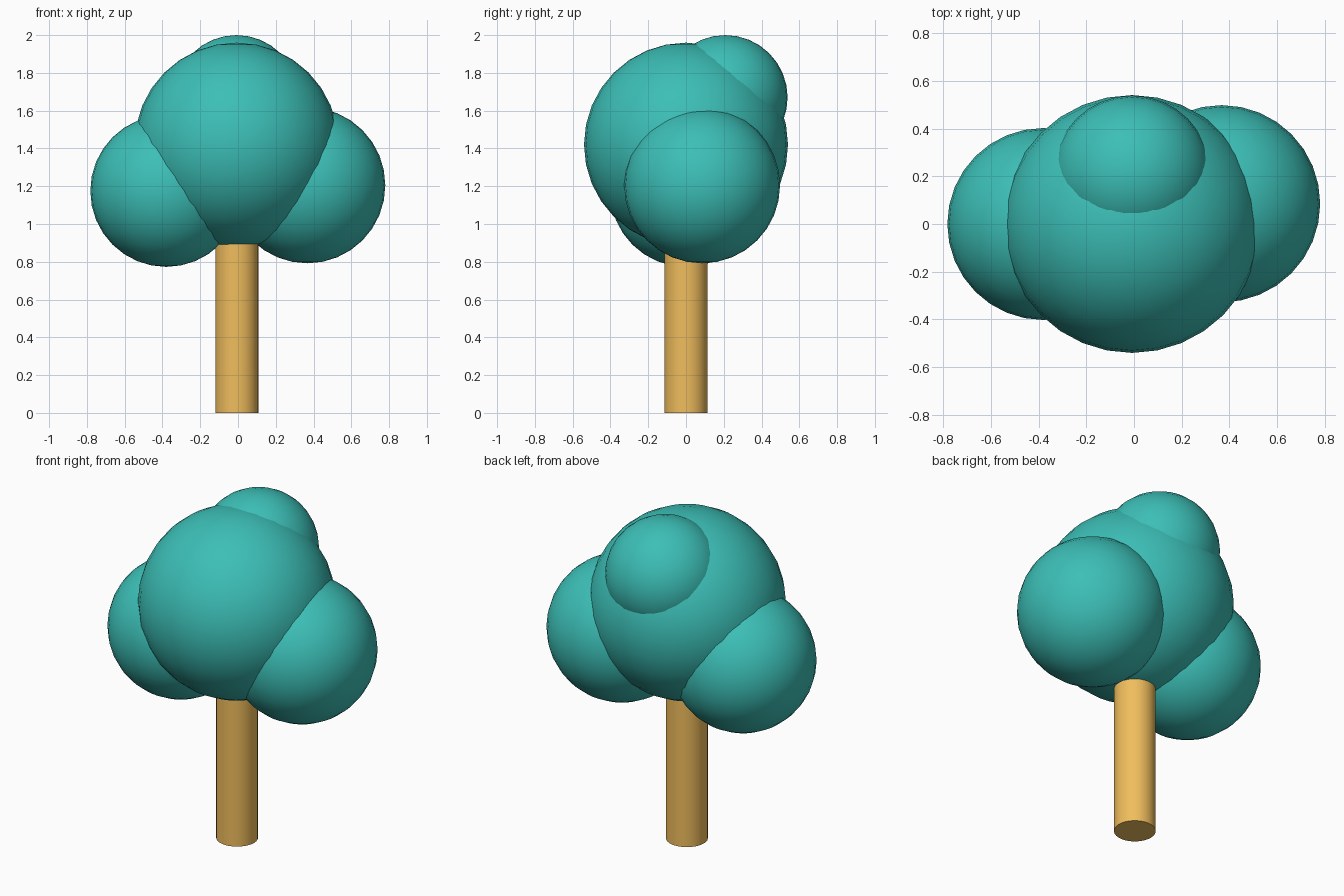
import bpy
from math import radians

if "Cube" in bpy.data.objects:
    bpy.data.objects.remove(bpy.data.objects["Cube"])


def material(name, color):
    m = bpy.data.materials.new(name)
    m.diffuse_color = color
    m.use_nodes = True
    m.node_tree.nodes["Principled BSDF"].inputs["Base Color"].default_value = m.diffuse_color
    return m


def finish(name, mat):
    ob = bpy.context.object
    ob.name = name
    ob.data.materials.append(mat)
    bpy.ops.object.shade_smooth_by_angle(angle=radians(40))


leaf = material("leaf_teal", (0.045, 0.52, 0.47, 1))
wood = material("wood_tan", (0.87, 0.51, 0.11, 1))

# Trunk, running up into the foliage
bpy.ops.mesh.primitive_cylinder_add(vertices=32, radius=0.114, depth=1.0,
                                    location=(-0.006, 0, 0.5))
finish("trunk", wood)

# Foliage: overlapping round clumps (name, centre, radius)
clumps = [
    ("foliage_main", (-0.008, 0, 1.42), 0.54),
    ("foliage_left", (-0.38, 0, 1.175), 0.402),
    ("foliage_right", (0.367, 0.085, 1.205), 0.413),
    ("foliage_top", (-0.008, 0.208, 1.67), 0.33),
]
for name, centre, radius in clumps:
    bpy.ops.mesh.primitive_uv_sphere_add(segments=32, ring_count=16,
                                         radius=radius, location=centre)
    finish(name, leaf)
